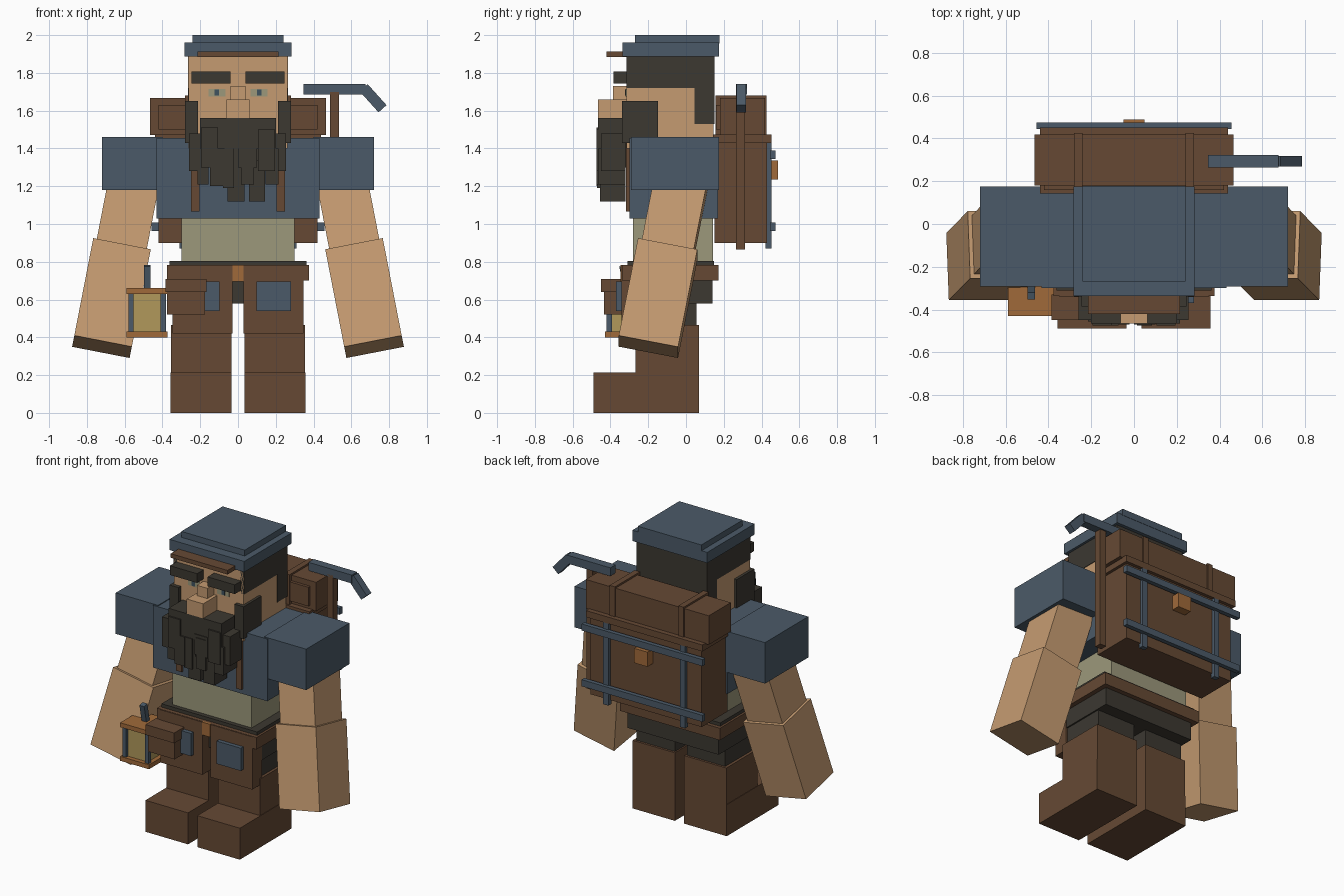
import bpy, bmesh, math
from mathutils import Matrix, Vector, Euler


def lin(h):
    out = []
    for i in (0, 2, 4):
        c = int(h[i:i + 2], 16) / 255
        out.append(c / 12.92 if c <= 0.04045 else ((c + 0.055) / 1.055) ** 2.4)
    return (*out, 1)


MATS = {}
for name, h in dict(skin="c59b71", slate_blue="4b5a68", brown="664934", charcoal="3c3831",
                    linen="9c987b", copper="a06a3a", lamp_yellow="b1985b", iris_blue="3f525e").items():
    MATS[name] = bpy.data.materials.new(name)
    MATS[name].diffuse_color = lin(h)


def build(name, mat, boxes):
    """One object from boxes given as (x0, x1, y0, y1, z0, z1)."""
    bm = bmesh.new()
    for x0, x1, y0, y1, z0, z1 in boxes:
        m = Matrix.Translation(((x0 + x1) / 2, (y0 + y1) / 2, (z0 + z1) / 2)) @ \
            Matrix.Diagonal((abs(x1 - x0), abs(y1 - y0), abs(z1 - z0), 1))
        bmesh.ops.create_cube(bm, size=1, matrix=m)
    me = bpy.data.meshes.new(name)
    bm.to_mesh(me)
    bm.free()
    me.materials.append(MATS[mat])
    ob = bpy.data.objects.new(name, me)
    bpy.context.collection.objects.link(ob)
    return ob


def pair(name, mat, boxes):
    """The boxes and their mirror images across x = 0."""
    return build(name, mat, boxes + [(-b[1], -b[0], *b[2:]) for b in boxes])


def turned(name, mat, size, centre, rot):
    w, d, h = (s / 2 for s in size)
    ob = build(name, mat, [(-w, w, -d, d, -h, h)])
    ob.location = centre
    ob.rotation_euler = Euler([math.radians(a) for a in rot])
    return ob


# Boots and trousers
pair("boots", "brown", [(0.035, 0.357, -0.49, 0.07, 0, 0.215),
                        (0.035, 0.354, -0.267, 0.07, 0.215, 0.465)])
pair("trouser_legs", "charcoal", [(0.045, 0.335, -0.25, 0.055, 0.465, 0.6)])
build("trouser_hips", "charcoal", [(-0.345, 0.345, -0.27, 0.14, 0.58, 0.7)])
build("waistband", "charcoal", [(-0.362, 0.362, -0.31, 0.147, 0.78, 0.805)])

# Belt, apron and pockets
build("belt", "brown", [(-0.377, 0.377, -0.338, 0.173, 0.7, 0.782)])
build("buckle", "copper", [(-0.03, 0.03, -0.347, -0.33, 0.695, 0.783)])
pair("apron_flaps", "brown", [(0.03, 0.348, -0.342, -0.24, 0.42, 0.78)])
pair("patch_pockets", "slate_blue", [(0.097, 0.28, -0.37, -0.33, 0.54, 0.695)])
build("pouch", "brown", [(-0.375, -0.175, -0.435, -0.33, 0.522, 0.645)])
build("pouch_flap", "brown", [(-0.385, -0.167, -0.45, -0.33, 0.64, 0.71)])

# Torso
build("shirt", "linen", [(-0.3, 0.3, -0.28, 0.142, 0.8, 1.035)])
build("jacket", "slate_blue", [(-0.432, 0.432, -0.3, 0.17, 1.03, 1.455)])
pair("sleeves", "slate_blue", [(0.4, 0.72, -0.292, 0.175, 1.18, 1.46)])
pair("shoulder_straps", "brown", [(0.205, 0.248, -0.317, -0.29, 1.065, 1.465),
                                  (0.205, 0.248, -0.317, 0.18, 1.44, 1.465)])

# Arms splay outward and swing forward
for side, s in (("left", -1), ("right", 1)):
    rot = (-11, -11 * s, 0)
    turned(side + "_upper_arm", "skin", (0.27, 0.28, 0.46), (0.585 * s, -0.06, 1.05), rot)
    turned(side + "_forearm", "skin", (0.31, 0.32, 0.535), (0.67 * s, -0.148, 0.608), rot)

# Head and hair
build("head", "skin", [(-0.262, 0.262, -0.315, 0.145, 1.4, 1.89)])
build("nose", "skin", [(-0.062, 0.062, -0.465, -0.31, 1.56, 1.66),
                       (-0.04, 0.04, -0.387, -0.31, 1.655, 1.73)])
pair("hair_sides", "charcoal", [(0.24, 0.266, -0.315, 0.1, 1.72, 1.89),
                                (0.24, 0.266, 0.045, 0.12, 1.53, 1.74)])
build("hair_back", "charcoal", [(-0.266, 0.266, 0.1, 0.152, 1.53, 1.89)])
pair("sideburns", "charcoal", [(0.212, 0.28, -0.34, -0.147, 1.43, 1.65)])
pair("eyebrows", "charcoal", [(0.04, 0.245, -0.385, -0.31, 1.745, 1.808)])
pair("eye_whites", "linen", [(0.065, 0.155, -0.319, -0.312, 1.675, 1.715)])
pair("irises", "iris_blue", [(0.1, 0.125, -0.323, -0.316, 1.68, 1.712)])

# Beard made of overlapping tufts
build("beard_base", "charcoal", [(-0.2, 0.2, -0.465, -0.3, 1.4, 1.56),
                                 (-0.22, 0.22, -0.44, -0.3, 1.3, 1.48)])
tufts = [(-0.225, 0.07, 1.28, 1.48, 0.45), (-0.15, 0.09, 1.3, 1.51, 0.475),
         (-0.05, 0.1, 1.28, 1.44, 0.46), (0.05, 0.1, 1.3, 1.44, 0.47),
         (0.15, 0.09, 1.28, 1.5, 0.475), (0.225, 0.06, 1.28, 1.48, 0.45),
         (-0.185, 0.06, 1.21, 1.42, 0.455), (-0.11, 0.075, 1.2, 1.4, 0.475),
         (-0.01, 0.09, 1.12, 1.32, 0.455), (0.1, 0.085, 1.12, 1.34, 0.455),
         (0.18, 0.07, 1.21, 1.4, 0.465), (-0.05, 0.06, 1.19, 1.4, 0.47),
         (0.05, 0.07, 1.21, 1.42, 0.475)]
build("beard_tufts", "charcoal",
      [(x - w / 2, x + w / 2, -f, -0.32, z0, z1) for x, w, z0, z1, f in tufts])

# Cap
build("cap_band", "slate_blue", [(-0.283, 0.283, -0.337, 0.175, 1.887, 1.96)])
build("cap_crown", "slate_blue", [(-0.24, 0.24, -0.27, 0.177, 1.955, 2.0)])
build("cap_visor", "brown", [(-0.215, 0.215, -0.42, -0.3, 1.884, 1.912)])

# Backpack with rolled blanket
build("backpack", "brown", [(-0.42, 0.42, 0.15, 0.43, 0.9, 1.43)])
build("backpack_lid", "brown", [(-0.44, 0.44, 0.142, 0.452, 1.43, 1.475)])
build("bedroll", "brown", [(-0.465, 0.465, 0.18, 0.418, 1.47, 1.668),
                           (-0.42, 0.42, 0.16, 0.2, 1.5, 1.63)])
pair("bedroll_straps", "brown", [(0.24, 0.28, 0.155, 0.425, 1.46, 1.68)])
pair("frame_uprights", "slate_blue", [(0.27, 0.31, 0.42, 0.452, 0.87, 1.43)])
build("frame_rails", "slate_blue", [(-0.457, 0.457, 0.445, 0.475, z, z + 0.045)
                                    for z in (0.962, 1.343)])
build("latch", "copper", [(-0.05, 0.05, 0.425, 0.488, 1.235, 1.335)])

# Pickaxe on the side of the pack
build("pick_handle", "brown", [(0.487, 0.535, 0.264, 0.312, 0.865, 1.7)])
build("pick_head", "slate_blue", [(0.347, 0.675, 0.264, 0.322, 1.685, 1.742)])
turned("pick_tip", "slate_blue", (0.15, 0.05, 0.057), (0.715, 0.293, 1.666), (0, 48, 0))

# Lantern
build("lantern_caps", "copper", [(-0.59, -0.372, -0.43, -0.215, z, z + 0.03)
                                 for z in (0.4, 0.63)])
build("lantern_glass", "lamp_yellow", [(-0.56, -0.402, -0.4, -0.245, 0.43, 0.63)])
build("lantern_posts", "slate_blue", [(x, x + 0.028, y, y + 0.028, 0.42, 0.64)
                                      for x in (-0.58, -0.41) for y in (-0.42, -0.253)])
turned("lantern_handle", "slate_blue", (0.036, 0.035, 0.14), (-0.48, -0.322, 0.71), (12, 0, 0))
